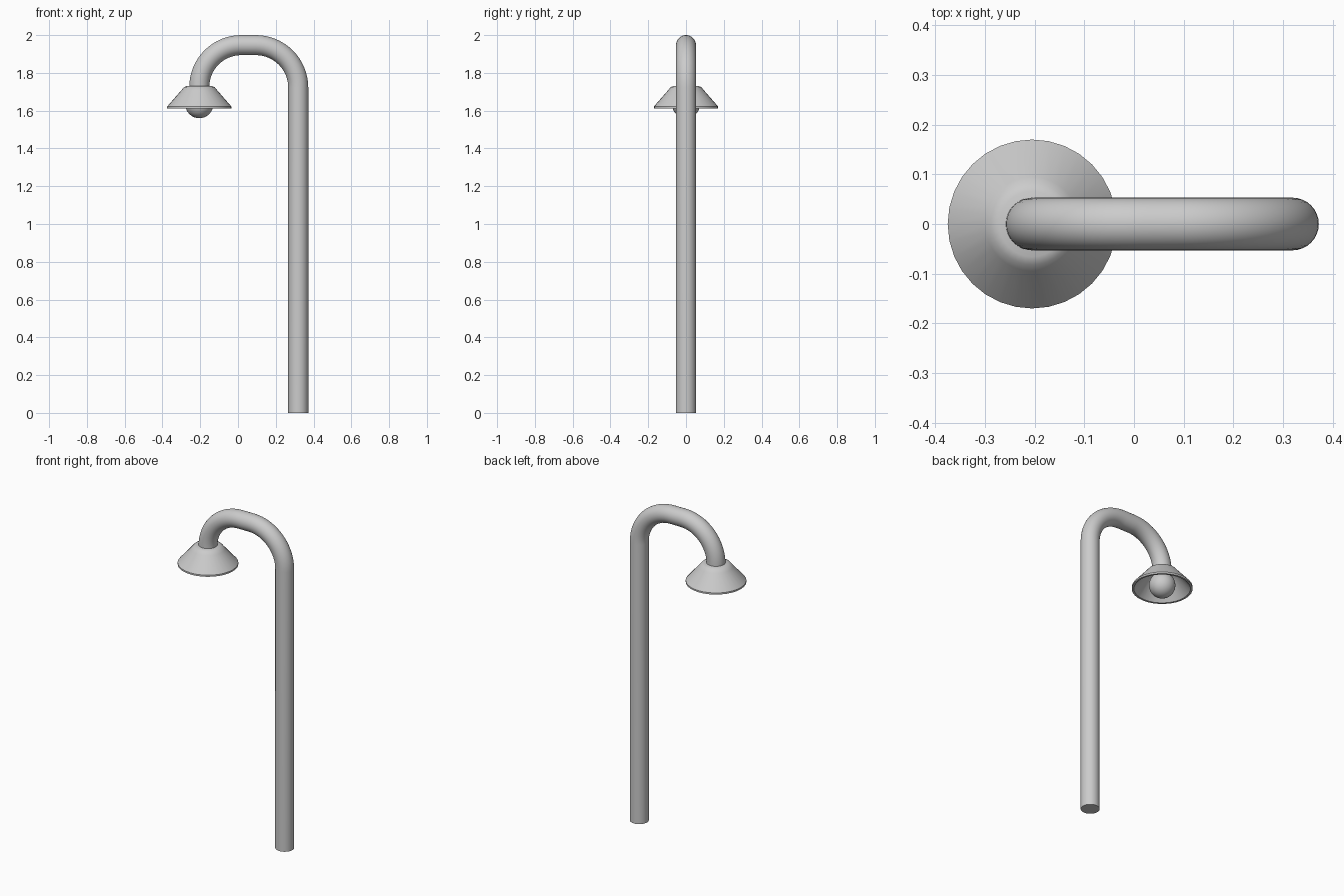
import bpy, bmesh, math

if "Cube" in bpy.data.objects:
    bpy.data.objects.remove(bpy.data.objects["Cube"])

POLE_X, LAMP_X, TUBE_R, TOP_Z = 0.319, -0.205, 0.053, 1.947


def finish(obj, angle=30):
    bpy.ops.object.select_all(action='DESELECT')
    obj.select_set(True)
    bpy.context.view_layer.objects.active = obj
    bpy.ops.object.shade_smooth_by_angle(angle=math.radians(angle))


def lathe(name, profile, steps=32):
    # Spin a closed (radius, z) profile around the lamp axis
    bm = bmesh.new()
    verts = [bm.verts.new((r, 0, z)) for r, z in profile]
    edges = [bm.edges.new((verts[i], verts[i + 1])) for i in range(len(verts) - 1)]
    bmesh.ops.spin(bm, geom=verts + edges, axis=(0, 0, 1), cent=(0, 0, 0),
                   angle=2 * math.pi, steps=steps)
    bmesh.ops.remove_doubles(bm, verts=bm.verts, dist=1e-4)
    bmesh.ops.recalc_face_normals(bm, faces=bm.faces)
    mesh = bpy.data.meshes.new(name)
    bm.to_mesh(mesh)
    bm.free()
    obj = bpy.data.objects.new(name, mesh)
    obj.location.x = LAMP_X
    bpy.context.collection.objects.link(obj)
    finish(obj)
    return obj


def arc(cx, cz, r, a0, a1, n=16):
    return [(cx + r * math.cos(math.radians(a0 + (a1 - a0) * i / n)),
             cz + r * math.sin(math.radians(a0 + (a1 - a0) * i / n))) for i in range(n + 1)]


# Bent pole: upright, two quarter bends with a short straight between them
R1, R2 = 0.225, 0.222
path = [(POLE_X, 0)]
path += arc(POLE_X - R1, TOP_Z - R1, R1, 0, 90)
path += arc(LAMP_X + R2, TOP_Z - R2, R2, 90, 180)
path += [(LAMP_X, 1.712)]
curve = bpy.data.curves.new("bent_pole", 'CURVE')
curve.dimensions = '3D'
curve.bevel_depth = TUBE_R
curve.bevel_resolution = 14
curve.use_fill_caps = True
spline = curve.splines.new('POLY')
spline.points.add(len(path) - 1)
for p, (x, z) in zip(spline.points, path):
    p.co = (x, 0, z, 1)
pole = bpy.data.objects.new("bent_pole", curve)
bpy.context.collection.objects.link(pole)
bpy.context.view_layer.objects.active = pole
pole.select_set(True)
bpy.ops.object.convert(target='MESH')
finish(bpy.context.view_layer.objects.active)

# Hollow conical lampshade with a chamfered crown and thin rim
lathe("lampshade", [(0, 1.733), (0.066, 1.731), (0.082, 1.724), (0.095, 1.708),
                    (0.170, 1.622), (0.170, 1.612), (0.158, 1.612),
                    (0.086, 1.700), (0.074, 1.712), (0.060, 1.719), (0, 1.719)])

# Bulb socket
lathe("bulb_socket", [(0, 1.722), (0.034, 1.722), (0.034, 1.685), (0, 1.685)])

# Round bulb
bpy.ops.mesh.primitive_uv_sphere_add(segments=32, ring_count=16, radius=0.074,
                                     location=(LAMP_X, 0, 1.634))
bulb = bpy.context.object
bulb.name = "bulb"
finish(bulb)
